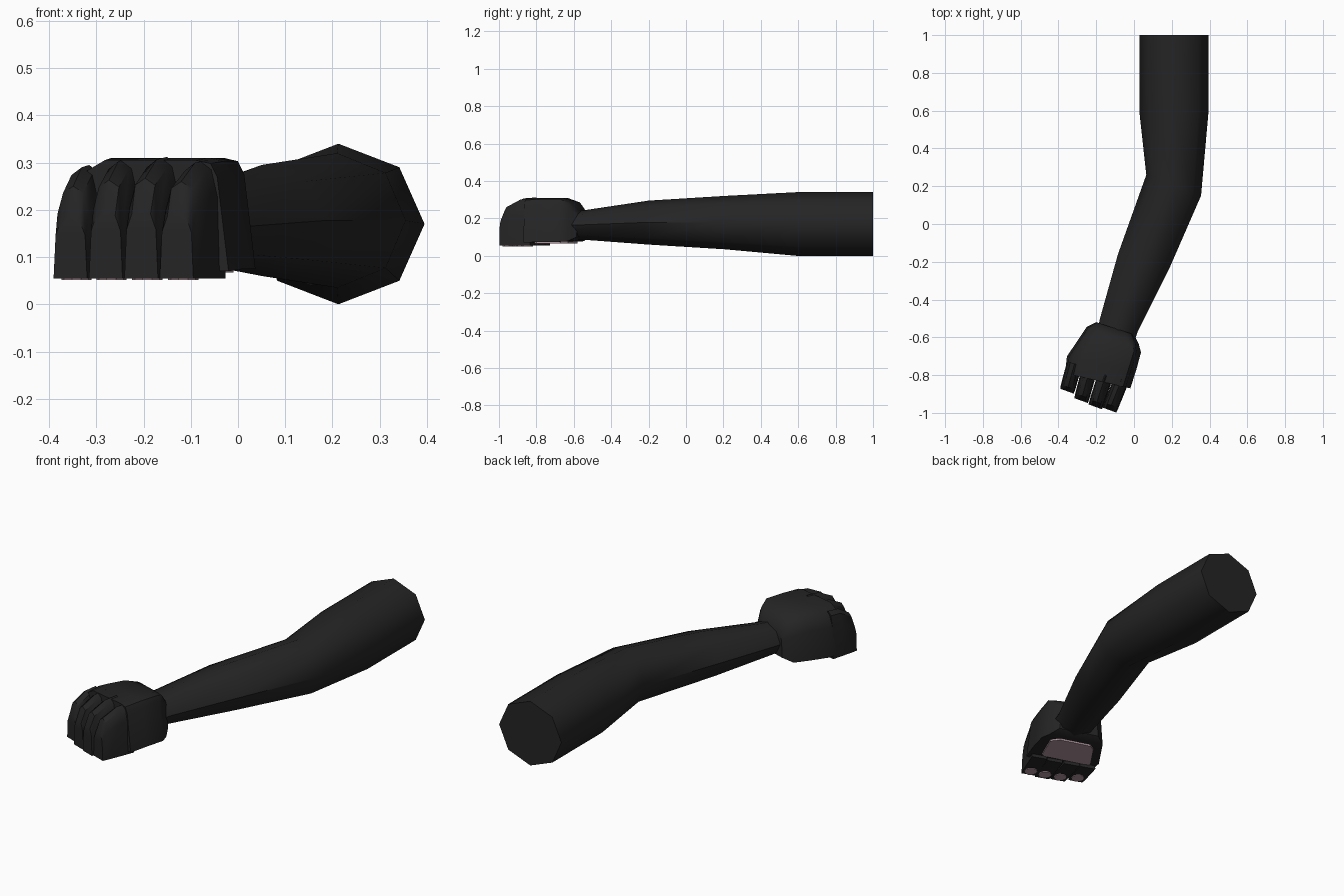
import bpy, bmesh, math
from mathutils import Vector

if "Cube" in bpy.data.objects:
    bpy.data.objects.remove(bpy.data.objects["Cube"])


def material(name, rgb):
    m = bpy.data.materials.new(name)
    m.diffuse_color = (*rgb, 1)
    m.use_nodes = True
    m.node_tree.nodes["Principled BSDF"].inputs["Base Color"].default_value = m.diffuse_color
    return m


FUR = material("black fur", (0.018, 0.018, 0.018))
PAD = material("dusty pink pad", (0.45, 0.32, 0.35))


def loft(name, rings, mat, angle=40):
    """Skin a list of equal-length point rings and cap both ends."""
    bm = bmesh.new()
    loops = [[bm.verts.new(p) for p in r] for r in rings]
    n = len(loops[0])
    for a, b in zip(loops, loops[1:]):
        for i in range(n):
            j = (i + 1) % n
            bm.faces.new((a[i], a[j], b[j], b[i]))
    bm.faces.new(loops[0])
    bm.faces.new(loops[-1][::-1])
    bmesh.ops.recalc_face_normals(bm, faces=bm.faces)
    me = bpy.data.meshes.new(name)
    bm.to_mesh(me)
    bm.free()
    me.materials.append(mat)
    ob = bpy.data.objects.new(name, me)
    bpy.context.collection.objects.link(ob)
    bpy.ops.object.select_all(action='DESELECT')
    ob.select_set(True)
    bpy.context.view_layer.objects.active = ob
    if angle:
        bpy.ops.object.shade_smooth_by_angle(angle=math.radians(angle))
    return ob


def section(left, right, z0, z1, profile):
    """Place a 0..1 profile between two plan points and two heights."""
    l, r = Vector(left), Vector(right)
    return [(*l.lerp(r, u), z0 + (z1 - z0) * v) for u, v in profile]


# Arm: octagonal tube, bent at the elbow and tapering to the wrist
octagon = [(0.5 - 0.5 * math.cos(k * math.pi / 4), 0.5 + 0.5 * math.sin(k * math.pi / 4))
           for k in range(8)]
arm = [((0.03, 1.0), (0.395, 1.0), 0.0, 0.34),
       ((0.03, 0.58), (0.395, 0.60), 0.0, 0.34),
       ((0.065, 0.26), (0.355, 0.15), 0.035, 0.32),
       ((-0.085, -0.16), (0.185, -0.24), 0.06, 0.295),
       ((-0.18, -0.50), (0.02, -0.57), 0.085, 0.245),
       ((-0.20, -0.60), (-0.01, -0.66), 0.09, 0.24)]
loft("arm", [section(*s, octagon) for s in arm], FUR, 50)

# Paw body: flat sole, tapered walls, rounded top
paw_profile = [(0, 0), (0.03, 0.65), (0.09, 0.87), (0.24, 1), (0.8, 1),
               (0.89, 0.97), (0.93, 0.85), (1, 0)]
paw = [((-0.20, -0.52), (0.0, -0.585), 0.10, 0.24),
       ((-0.25, -0.545), (0.025, -0.635), 0.078, 0.285),
       ((-0.30, -0.62), (0.037, -0.68), 0.075, 0.31),
       ((-0.355, -0.70), (0.01, -0.78), 0.075, 0.31),
       ((-0.365, -0.79), (-0.02, -0.87), 0.07, 0.305)]
loft("paw", [section(*s, paw_profile) for s in paw], FUR)

# Toes: four rounded fingers that curve down at the tip
toe_profile = [(0, 0), (0.06, 0.7), (0.22, 0.93), (0.5, 1), (0.78, 0.93), (0.94, 0.7), (1, 0)]
toes = [((-0.065, -0.82), (-0.13, -0.985), 0.305),
        ((-0.15, -0.80), (-0.205, -0.968), 0.312),
        ((-0.235, -0.77), (-0.28, -0.935), 0.308),
        ((-0.315, -0.74), (-0.355, -0.885), 0.295)]
across = Vector((0.94, -0.34)) * 0.041
for i, (base, tip, top) in enumerate(toes):
    rings = []
    for t, drop, wide in ((0, 0, 1), (0.4, 0.005, 1), (0.85, 0.045, 0.98), (1, 0.11, 0.92)):
        c = Vector(base).lerp(Vector(tip), t)
        rings.append(section(c - across * wide, c + across * wide, 0.055, top - drop, toe_profile))
    loft(f"toe_{i + 1}", rings, FUR)


def plate(name, outline, z0, z1):
    loft(name, [[(x, y, z) for x, y in outline] for z in (z0, z1)], PAD, 0)


# Palm pad under the paw
plate("palm_pad", [(-0.01, -0.67), (-0.04, -0.63), (-0.20, -0.58), (-0.235, -0.60),
                   (-0.32, -0.725), (-0.30, -0.74), (-0.085, -0.81), (-0.065, -0.80)],
      0.067, 0.0765)

# Round pads under the toes
for i, (x, y) in enumerate([(-0.116, -0.95), (-0.192, -0.93), (-0.268, -0.90), (-0.342, -0.85)]):
    ring = [(x + 0.032 * math.cos(k * math.pi / 5), y + 0.034 * math.sin(k * math.pi / 5))
            for k in range(10)]
    plate(f"toe_pad_{i + 1}", ring, 0.051, 0.057)
